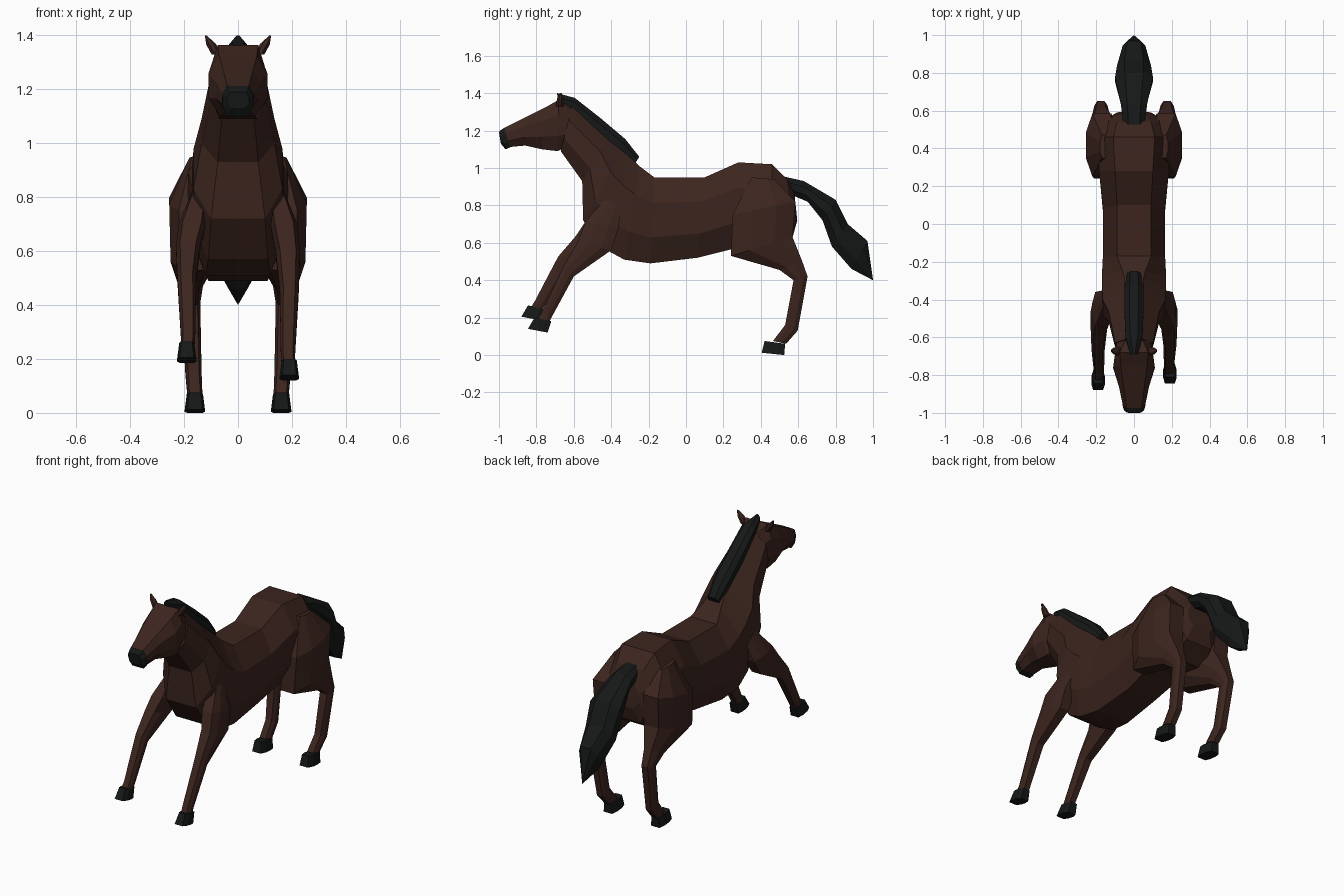
import bpy, bmesh


def material(name, rgb):
    m = bpy.data.materials.new(name)
    m.diffuse_color = (*rgb, 1)
    return m


BROWN = material("brown_coat", (0.045, 0.018, 0.013))
BLACK = material("black_hair", (0.008, 0.009, 0.009))


def loft(name, rings, mat, side=1):
    """Skin octagonal rings. Ring: y,z of edge a, y,z of edge b, centre x, half widths at a, middle, b."""
    bm = bmesh.new()
    loops = []
    for ya, za, yb, zb, cx, wa, wm, wb in rings:
        prof = [(0, wa), (.3, wm), (.7, wm), (1, wb), (1, -wb), (.7, -wm), (.3, -wm), (0, -wa)]
        loops.append([bm.verts.new((side * (cx + w), ya + (yb - ya) * t, za + (zb - za) * t))
                      for t, w in prof])
    for p, q in zip(loops, loops[1:]):
        for i in range(8):
            j = (i + 1) % 8
            bm.faces.new((p[i], p[j], q[j], q[i]))
    bm.faces.new(loops[0])
    bm.faces.new(loops[-1])
    bmesh.ops.remove_doubles(bm, verts=bm.verts, dist=0.0005)
    bmesh.ops.recalc_face_normals(bm, faces=bm.faces)
    me = bpy.data.meshes.new(name)
    bm.to_mesh(me)
    bm.free()
    me.materials.append(mat)
    ob = bpy.data.objects.new(name, me)
    bpy.context.collection.objects.link(ob)
    return ob


# Trunk and neck, rump to throat (belly edge, back edge)
loft("body_and_neck", [
    (.595, .72, .58, .86, 0, .06, .09, .06),
    (.57, .63, .54, .94, 0, .09, .14, .09),
    (.46, .56, .46, 1.02, 0, .12, .19, .11),
    (.28, .575, .28, 1.03, 0, .11, .185, .10),
    (.06, .52, .10, .95, 0, .10, .165, .09),
    (-.19, .49, -.17, .95, 0, .11, .165, .09),
    (-.33, .51, -.25, 1.01, 0, .12, .17, .06),
    (-.44, .57, -.29, 1.05, 0, .11, .17, .05),
    (-.55, .72, -.34, 1.09, 0, .10, .165, .05),
    (-.555, .93, -.42, 1.16, 0, .075, .135, .045),
    (-.67, 1.09, -.61, 1.33, 0, .06, .10, .045),
], BROWN)

# Head and dark muzzle
loft("head", [
    (-.61, 1.13, -.60, 1.31, 0, .05, .085, .04),
    (-.685, 1.09, -.68, 1.365, 0, .07, .10, .075),
    (-.77, 1.10, -.75, 1.325, 0, .065, .11, .07),
    (-.86, 1.12, -.86, 1.27, 0, .045, .08, .055),
    (-.945, 1.112, -.975, 1.213, 0, .04, .058, .04),
], BROWN)
loft("muzzle", [
    (-.94, 1.11, -.972, 1.213, 0, .042, .06, .042),
    (-.965, 1.10, -.995, 1.20, 0, .038, .053, .036),
    (-.99, 1.13, -1.0, 1.19, 0, .025, .04, .03),
], BLACK)

# Mane and tail
loft("mane", [
    (-.68, 1.34, -.69, 1.40, 0, .02, .02, .005),
    (-.61, 1.30, -.595, 1.375, 0, .04, .045, .02),
    (-.48, 1.17, -.455, 1.265, 0, .045, .05, .025),
    (-.36, 1.08, -.325, 1.155, 0, .045, .05, .025),
    (-.28, 1.01, -.25, 1.06, 0, .03, .035, .02),
], BLACK)
loft("tail", [
    (.53, .87, .52, .955, 0, .035, .055, .03),
    (.65, .82, .63, .93, 0, .045, .07, .035),
    (.73, .72, .80, .83, 0, .06, .10, .05),
    (.78, .58, .865, .70, 0, .055, .09, .05),
    (.885, .46, .97, .61, 0, .035, .06, .035),
    (1.0, .40, 1.0, .40, 0, 0, 0, 0),
], BLACK)

for side, label in ((1, "right"), (-1, "left")):
    # Ears
    loft(f"ear_{label}", [
        (-.695, 1.33, -.655, 1.33, .08, .008, .018, .008),
        (-.69, 1.37, -.655, 1.365, .10, .008, .018, .008),
        (-.675, 1.40, -.665, 1.40, .12, .002, .003, .002),
    ], BROWN, side)

    # Hind legs (front edge, back edge)
    loft(f"hind_leg_{label}", [
        (.35, .95, .47, .94, .15, .02, .03, .02),
        (.25, .75, .585, .82, .17, .05, .085, .05),
        (.24, .53, .57, .63, .165, .045, .085, .05),
        (.50, .455, .62, .505, .175, .03, .045, .025),
        (.575, .40, .65, .42, .175, .025, .035, .02),
        (.53, .16, .597, .13, .165, .02, .03, .018),
        (.465, .075, .535, .06, .16, .02, .028, .018),
    ], BROWN, side)
    loft(f"hind_hoof_{label}", [
        (.42, .075, .53, .06, .16, .022, .03, .022),
        (.405, .012, .525, 0, .16, .028, .038, .028),
    ], BLACK, side)

    # Front legs, the left one raised further forward
    dy, dz = (0, 0) if side > 0 else (-.035, .065)

    def reach(r, k=1):
        return (r[0] + k * dy, r[1] + k * dz, r[2] + k * dy, r[3] + k * dz, *r[4:])

    loft(f"front_leg_{label}", [
        (-.43, .84, -.35, .78, .14, .02, .03, .02),
        (-.54, .71, -.36, .68, .17, .035, .05, .035),
        reach((-.575, .61, -.40, .56, .185, .03, .045, .03), .4),
        reach((-.655, .475, -.60, .42, .19, .022, .035, .022), .8),
        reach((-.775, .22, -.725, .19, .185, .018, .026, .018)),
        reach((-.80, .18, -.74, .16, .19, .018, .026, .018)),
    ], BROWN, side)
    loft(f"front_hoof_{label}", [
        reach((-.81, .20, -.72, .18, .19, .02, .028, .02)),
        reach((-.845, .14, -.74, .12, .19, .026, .036, .026)),
    ], BLACK, side)
